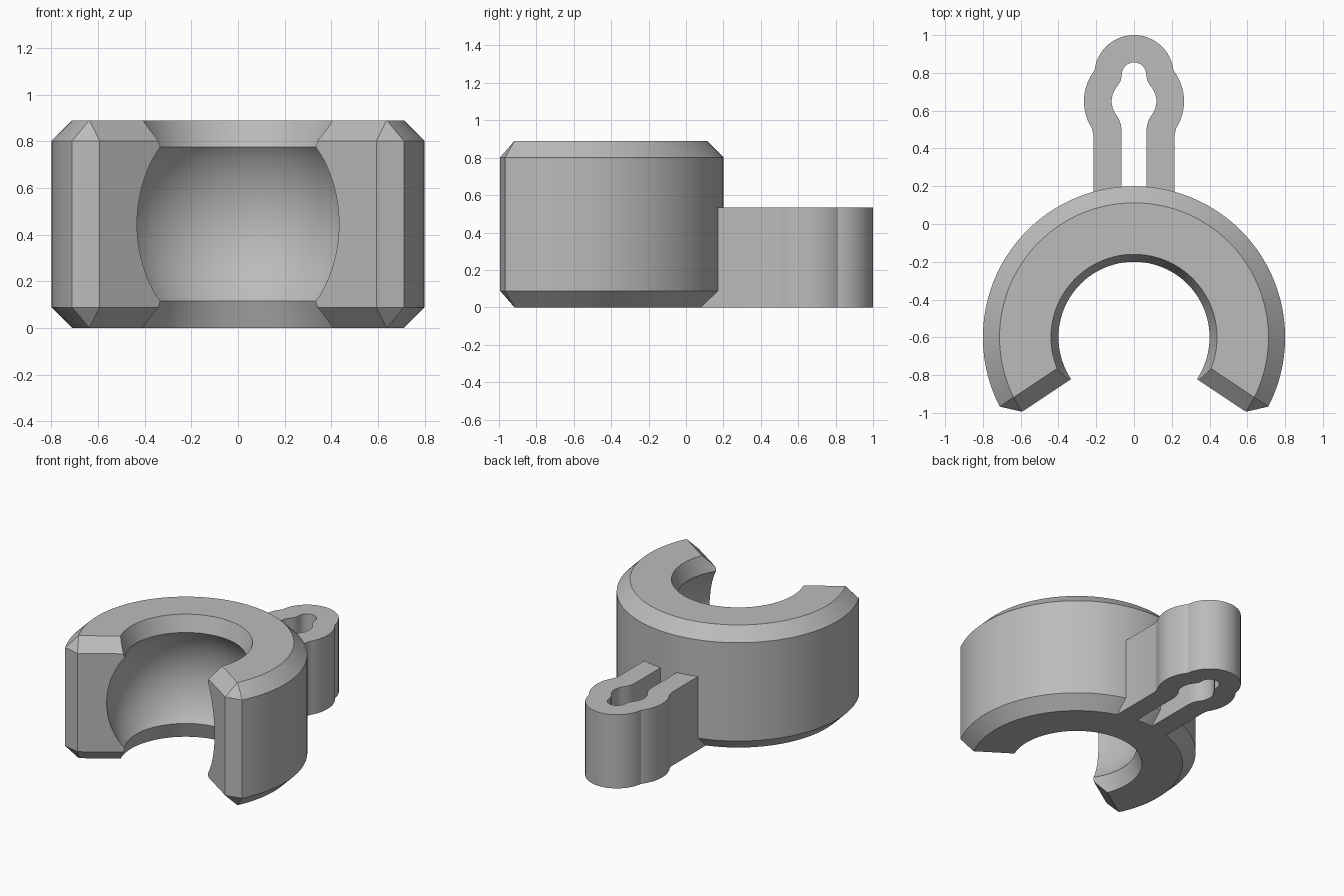
import bpy, bmesh
from math import sin, cos, radians, sqrt, pi

cube = bpy.data.objects.get("Cube")
if cube:
    bpy.data.objects.remove(cube, do_unlink=True)

CENTRE_Y = -0.6
HEIGHT = 0.89
OUTER_R = 0.8
CHAMFER = 0.088
MOUTH = radians(33.6)        # angle of the open ends below the x axis
TAB_HEIGHT = 0.535

grey = bpy.data.materials.new("plain_grey")
grey.use_nodes = True
colour = (0.5, 0.5, 0.5, 1)
grey.diffuse_color = colour
grey.node_tree.nodes["Principled BSDF"].inputs["Base Color"].default_value = colour


def arc(r, a0, a1, steps, cy=0.0):
    return [(r * cos(a0 + (a1 - a0) * i / steps),
             cy + r * sin(a0 + (a1 - a0) * i / steps)) for i in range(steps + 1)]


def loft(name, sections):
    """Closed solid through (outline, z) sections with equal point counts."""
    bm = bmesh.new()
    loops = [[bm.verts.new((x, y, z)) for x, y in pts] for pts, z in sections]
    for low, high in zip(loops, loops[1:]):
        for i in range(len(low)):
            j = (i + 1) % len(low)
            bm.faces.new((low[i], low[j], high[j], high[i]))
    bm.faces.new(loops[0][::-1])
    bm.faces.new(loops[-1])
    bmesh.ops.recalc_face_normals(bm, faces=bm.faces)
    mesh = bpy.data.meshes.new(name)
    bm.to_mesh(mesh)
    bm.free()
    mesh.materials.append(grey)
    obj = bpy.data.objects.new(name, mesh)
    bpy.context.collection.objects.link(obj)
    return obj


def combine(target, tool, operation):
    """Apply a boolean and discard the tool object."""
    mod = target.modifiers.new(operation, 'BOOLEAN')
    mod.operation, mod.solver, mod.object = operation, 'EXACT', tool
    bpy.context.view_layer.objects.active = target
    bpy.ops.object.modifier_apply(modifier=mod.name)
    bpy.data.objects.remove(tool, do_unlink=True)


def end_point(r, inset):
    """Point on the right end plane, moved inward by inset, at radius r."""
    along = sqrt(r * r - inset * inset)
    return (along * cos(MOUTH) + inset * sin(MOUTH),
            -along * sin(MOUTH) + inset * cos(MOUTH))


def sector(inset):
    """C-shaped outline: outer arc, chamfered end corners, apex near the centre."""
    r = OUTER_R - inset
    corner = end_point(OUTER_R - CHAMFER, inset)
    start = -MOUTH + math_asin(CHAMFER / OUTER_R) if inset == 0 else None
    if start is None:
        # the inset corner collapses to almost a single point
        start = -MOUTH + math_asin(inset / r) + 0.002
    pts = [corner] + arc(r, start, pi - start, 96) + [(-corner[0], corner[1])]
    pts.append((0, inset / cos(MOUTH)))
    return [(x, y + CENTRE_Y) for x, y in pts]


def math_asin(v):
    from math import asin
    return asin(v)


# Clip body with chamfered rims and ends
full, small = sector(0), sector(CHAMFER)
body = loft("clip_body", [(small, 0), (full, CHAMFER),
                          (full, HEIGHT - CHAMFER), (small, HEIGHT)])

# Ball socket with flared openings
mid, half, ball_r = HEIGHT / 2, 0.33, 0.52
profile = [(0.457, -0.05), (0.4, mid - half)]
for i in range(1, 32):
    z = -half + 2 * half * i / 32
    profile.append((sqrt(ball_r ** 2 - z * z), mid + z))
profile += [(0.4, mid + half), (0.457, HEIGHT + 0.05)]
socket = loft("socket_cutter", [(arc(r, 0, 2 * pi, 96, CENTRE_Y)[:-1], z)
                                for r, z in profile])
socket.hide_render = True
combine(body, socket, 'DIFFERENCE')

# Keyhole tab: half outlines from the leg to the rounded tip, then mirrored
outer = [(0.215, 0.04), (0.215, 0.47)]
outer += arc(0.265, radians(-33), radians(35), 16, 0.65)
outer += arc(0.21, radians(6), pi / 2, 20, 0.79)
inner = [(0.065, 0.04), (0.065, 0.49), (0.069, 0.525), (0.082, 0.56), (0.1, 0.587),
         (0.112, 0.61), (0.12, 0.65), (0.112, 0.69), (0.1, 0.713), (0.082, 0.738),
         (0.069, 0.762)]
inner += arc(0.065, 0, pi / 2, 12, 0.79)


def mirrored(half_outline):
    return half_outline + [(-x, y) for x, y in half_outline[-2::-1]]


outline = mirrored(outer) + mirrored(inner)[::-1]
tab = loft("keyhole_tab", [(outline, 0), (outline, TAB_HEIGHT)])
combine(body, tab, 'UNION')

# Smooth curved walls, keep crisp chamfers
bpy.ops.object.select_all(action='DESELECT')
body.select_set(True)
bpy.context.view_layer.objects.active = body
bpy.ops.object.shade_smooth_by_angle(angle=radians(30))
